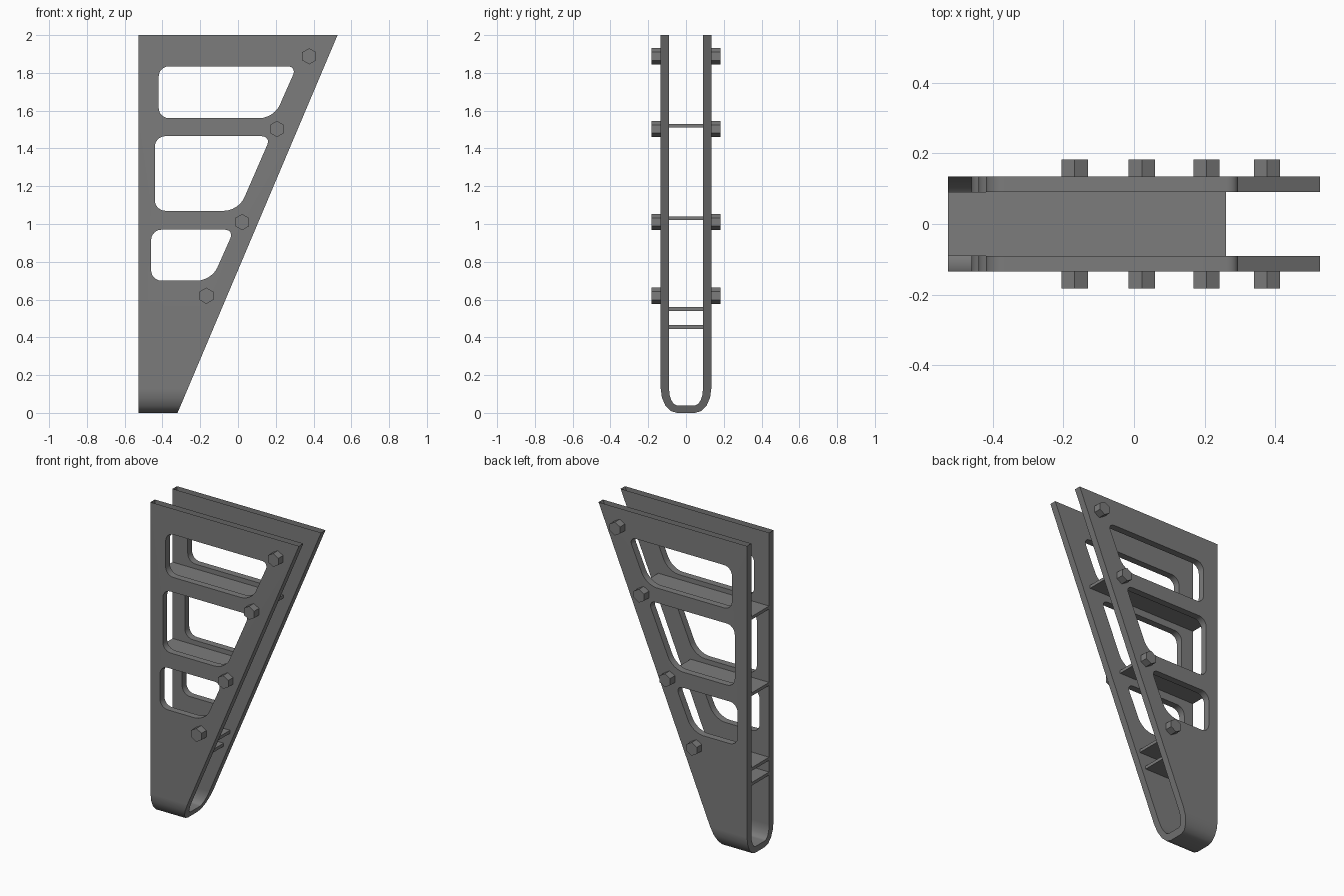
import bpy, bmesh, math
from mathutils import Vector, Matrix

default = bpy.data.objects.get("Cube")
if default:
    bpy.data.objects.remove(default, do_unlink=True)

LEFT, TOP = -0.527, 2.0
OUTER, INNER = 0.134, 0.09
FLAT = 0.048          # half width of the flat bottom
BEND = 0.13           # height where the bend starts
FLOOR = 0.04          # wall thickness at the bottom

steel = bpy.data.materials.new("dark_grey_steel")
steel.use_nodes = True
GREY = (0.2, 0.2, 0.2, 1)
steel.diffuse_color = GREY
steel.node_tree.nodes["Principled BSDF"].inputs["Base Color"].default_value = GREY


def slant(z):
    """x of the sloping edge at height z."""
    return -0.32 + 0.4235 * z


def make_object(name, bm):
    bmesh.ops.recalc_face_normals(bm, faces=bm.faces)
    mesh = bpy.data.meshes.new(name)
    bm.to_mesh(mesh)
    bm.free()
    mesh.materials.append(steel)
    obj = bpy.data.objects.new(name, mesh)
    bpy.context.collection.objects.link(obj)
    return obj


def loft(name, ring_a, ring_b):
    """Closed prism between two matching rings of points."""
    bm = bmesh.new()
    a = [bm.verts.new(p) for p in ring_a]
    b = [bm.verts.new(p) for p in ring_b]
    n = len(a)
    for i in range(n):
        j = (i + 1) % n
        bm.faces.new((a[i], a[j], b[j], b[i]))
    bm.faces.new(a)
    bm.faces.new(b[::-1])
    return make_object(name, bm)


def u_path(half, floor, steps=4):
    """Half of the U: from the top of one arm down to the flat bottom, mirrored."""
    side = [(half, TOP)]
    for i in range(steps + 1):
        t = math.pi / 2 * i / steps
        side.append((FLAT + (half - FLAT) * math.cos(t),
                     BEND - (BEND - floor) * math.sin(t)))
    return side + [(-y, z) for y, z in reversed(side)]


def rounded(corners, radii, steps=6):
    """Polygon with each corner replaced by a smooth curve of given tangent length."""
    pts = []
    n = len(corners)
    for i, (c, r) in enumerate(zip(corners, radii)):
        c = Vector(c)
        p = c + (Vector(corners[i - 1]) - c).normalized() * r
        q = c + (Vector(corners[(i + 1) % n]) - c).normalized() * r
        h, k = p.lerp(c, 0.55), q.lerp(c, 0.55)
        for s in range(steps + 1):
            t = s / steps
            u = 1 - t
            pts.append(p * u**3 + h * 3 * u * u * t + k * 3 * u * t * t + q * t**3)
    return pts


# U-shaped bracket with a sloping edge
profile = u_path(OUTER, 0) + u_path(INNER, FLOOR)[::-1]
bracket = loft("bracket",
               [(LEFT, y, z) for y, z in profile],
               [(slant(z), y, z) for y, z in profile])

# Windows through both arms: left, bottom, top, right at top, right at bottom
windows = [(-0.42, 1.56, 1.835, 0.312, 0.19),
           (-0.44, 1.07, 1.465, 0.175, 0.003),
           (-0.46, 0.70, 0.97, -0.02, -0.14)]
for left, low, high, right_high, right_low in windows:
    outline = rounded([(left, low), (right_low, low), (right_high, high), (left, high)],
                      [0.055, 0.075, 0.05, 0.055])
    cutter = loft("window_cutter",
                  [(p.x, -0.3, p.y) for p in outline],
                  [(p.x, 0.3, p.y) for p in outline])
    cutter.hide_render = True
    cut = bracket.modifiers.new("window", 'BOOLEAN')
    cut.operation, cut.solver, cut.object = 'DIFFERENCE', 'EXACT', cutter
    bpy.context.view_layer.objects.active = bracket
    bpy.ops.object.modifier_apply(modifier=cut.name)
    bpy.data.objects.remove(cutter, do_unlink=True)

# The hollow arms are open at the top
bm = bmesh.new()
bm.from_mesh(bracket.data)
lids = [f for f in bm.faces if all(v.co.z > TOP - 0.001 for v in f.verts)]
bmesh.ops.delete(bm, geom=lids, context='FACES')
bm.to_mesh(bracket.data)
bm.free()

# Smooth bend and window corners, sharp edges elsewhere
bpy.ops.object.select_all(action='DESELECT')
bracket.select_set(True)
bpy.context.view_layer.objects.active = bracket
bpy.ops.object.shade_smooth_by_angle(angle=math.radians(40))
weighted = bracket.modifiers.new("flat_sides", 'WEIGHTED_NORMAL')
weighted.keep_sharp = True

# Shelves between the arms: height, end x
for i, (z, end) in enumerate([(1.52, 0.26), (1.03, 0.03), (0.55, -0.12), (0.455, -0.165)]):
    bm = bmesh.new()
    bmesh.ops.create_cube(bm, size=1)
    bmesh.ops.scale(bm, vec=(end - LEFT, 2 * INNER, 0.02), verts=bm.verts)
    bmesh.ops.translate(bm, vec=((end + LEFT) / 2, 0, z), verts=bm.verts)
    make_object(f"shelf_{i + 1}", bm)

# Hexagonal bolt heads on both faces
for i, (x, z) in enumerate([(0.377, 1.888), (0.206, 1.503), (0.022, 1.01), (-0.168, 0.62)]):
    for side, name in ((-1, "front"), (1, "back")):
        bm = bmesh.new()
        bmesh.ops.create_cone(bm, cap_ends=True, segments=6, radius1=0.0427,
                              radius2=0.0427, depth=0.05)
        # Lay the head along y with a corner pointing up
        turn = Matrix.Rotation(math.pi / 2, 4, 'X')
        bmesh.ops.transform(bm, matrix=turn, verts=bm.verts)
        if max(v.co.z for v in bm.verts) < 0.04:
            bmesh.ops.rotate(bm, verts=bm.verts, matrix=Matrix.Rotation(math.pi / 6, 3, 'Y'))
        bmesh.ops.translate(bm, vec=(x, side * 0.158, z), verts=bm.verts)
        make_object(f"{name}_bolt_{i + 1}", bm)
